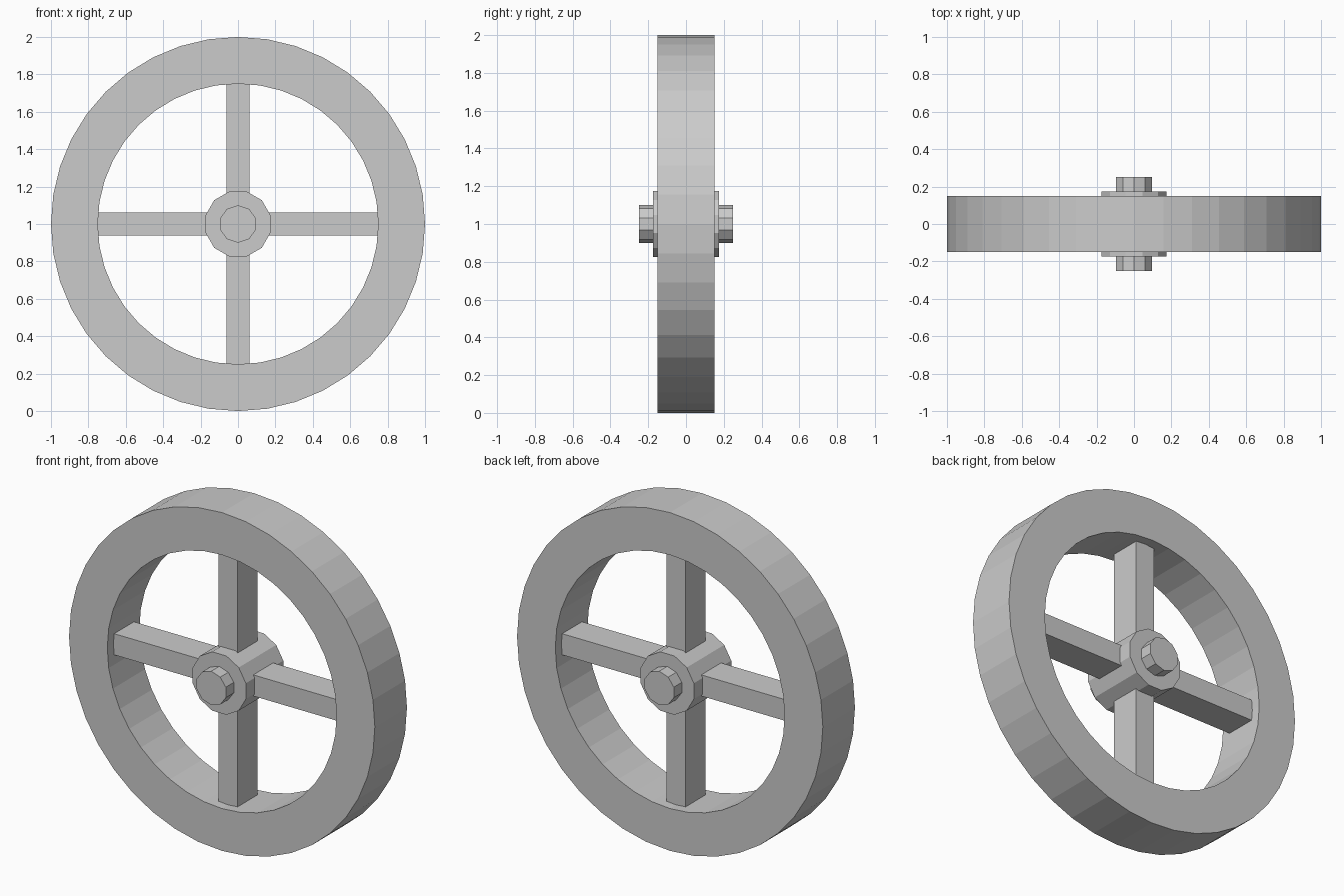
import bpy
import bmesh
from math import pi, cos, sin
from mathutils import Matrix

cube = bpy.data.objects.get("Cube")
if cube:
    bpy.data.objects.remove(cube, do_unlink=True)

CENTRE = (0, 0, 1)


def make_material(name, rgb):
    mat = bpy.data.materials.new(name)
    mat.use_nodes = True
    colour = (*rgb, 1)
    mat.diffuse_color = colour
    mat.node_tree.nodes["Principled BSDF"].inputs["Base Color"].default_value = colour
    return mat


grey = make_material("light_grey", (0.6, 0.6, 0.6))


def finish(name, bm):
    bmesh.ops.recalc_face_normals(bm, faces=bm.faces)
    mesh = bpy.data.meshes.new(name)
    bm.to_mesh(mesh)
    bm.free()
    mesh.materials.append(grey)
    obj = bpy.data.objects.new(name, mesh)
    obj.location = CENTRE
    bpy.context.scene.collection.objects.link(obj)
    return obj


def drum(name, sides, radius, half_depth, turn=0):
    """Flat-sided cylinder lying along y."""
    bm = bmesh.new()
    bmesh.ops.create_cone(bm, cap_ends=True, segments=sides, radius1=radius,
                          radius2=radius, depth=2 * half_depth,
                          matrix=Matrix.Rotation(pi / 2, 4, "X") @ Matrix.Rotation(turn, 4, "Z"))
    return finish(name, bm)


def ring(name, sides, outer, inner, half_depth):
    """Square-section ring around the y axis."""
    bm = bmesh.new()
    profile = [(outer, -half_depth), (outer, half_depth),
               (inner, half_depth), (inner, -half_depth)]
    loops = []
    for i in range(sides):
        a = 2 * pi * i / sides
        loops.append([bm.verts.new((r * cos(a), y, r * sin(a))) for r, y in profile])
    for i, here in enumerate(loops):
        there = loops[(i + 1) % sides]
        for j in range(4):
            k = (j + 1) % 4
            bm.faces.new((here[j], here[k], there[k], there[j]))
    return finish(name, bm)


def spoke(name, angle, start, end, width, depth):
    bm = bmesh.new()
    bmesh.ops.create_cube(bm, size=1, matrix=(
        Matrix.Rotation(angle, 4, "Y")
        @ Matrix.Translation(((start + end) / 2, 0, 0))
        @ Matrix.Diagonal((end - start, depth, width, 1))))
    return finish(name, bm)


# Rim
ring("rim", 40, 1.0, 0.75, 0.15)

# Four spokes, ends sunk into the rim and hub
for i, side in enumerate(("left", "bottom", "right", "top")):
    spoke("spoke_" + side, i * pi / 2, 0.12, 0.76, 0.125, 0.185)

# Hub and axle
drum("hub", 12, 0.18, 0.175, pi / 12)
drum("axle", 10, 0.1, 0.25)
